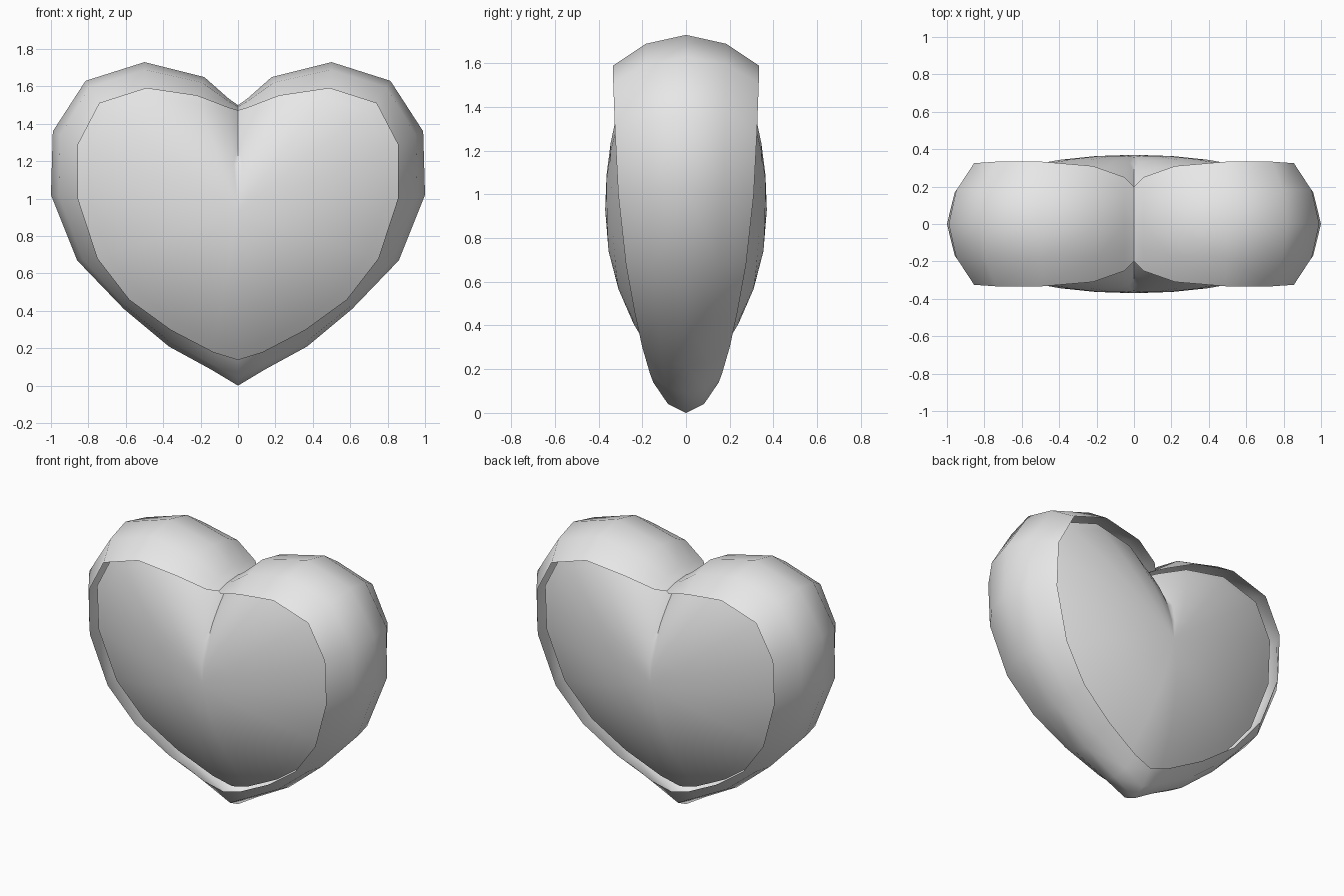
import bpy
import bmesh

cube = bpy.data.objects.get("Cube")
if cube:
    bpy.data.objects.remove(cube, do_unlink=True)

# One grey for the whole heart
grey = bpy.data.materials.new("plain_grey")
grey.use_nodes = True
colour = (0.8, 0.8, 0.8, 1)
grey.diffuse_color = colour
grey.node_tree.nodes["Principled BSDF"].inputs["Base Color"].default_value = colour

# Half heart from cleft to tip: outer x, z / rim edge x, z / rim edge depth
PROFILE = [
    (0, 1.50, 0, 1.47, 0.20),
    (0.05, 1.535, 0.05, 1.485, 0.25),
    (0.18, 1.65, 0.22, 1.55, 0.31),
    (0.50, 1.73, 0.49, 1.59, 0.333),
    (0.815, 1.63, 0.74, 1.51, 0.333),
    (0.99, 1.36, 0.855, 1.29, 0.325),
    (1.00, 1.02, 0.855, 1.00, 0.31),
    (0.86, 0.67, 0.75, 0.68, 0.275),
    (0.61, 0.41, 0.58, 0.46, 0.235),
    (0.37, 0.21, 0.36, 0.30, 0.20),
    (0.15, 0.09, 0.13, 0.18, 0.165),
    (0, 0, 0, 0.14, 0.15),
]
CENTRE_Z = 0.93
DOME_DEPTH = 0.37
RECESS = 0.09


def build_quarter(name, rows):
    """Skin rows of points, then mirror left-right and front-back."""
    bm = bmesh.new()
    grid = [[bm.verts.new(p) for p in row] for row in rows]
    for a, b in zip(grid, grid[1:]):
        for i in range(len(a) - 1):
            bm.faces.new((a[i], a[i + 1], b[i + 1], b[i]))
    bmesh.ops.remove_doubles(bm, verts=bm.verts, dist=0.0005)
    bmesh.ops.recalc_face_normals(bm, faces=bm.faces)
    # Face the front, away from the middle of the heart
    if sum(f.normal.y * f.calc_area() for f in bm.faces) > 0:
        bmesh.ops.reverse_faces(bm, faces=bm.faces)
    mesh = bpy.data.meshes.new(name)
    bm.to_mesh(mesh)
    bm.free()
    mesh.materials.append(grey)
    obj = bpy.data.objects.new(name, mesh)
    bpy.context.collection.objects.link(obj)
    bpy.ops.object.select_all(action="DESELECT")
    obj.select_set(True)
    bpy.context.view_layer.objects.active = obj
    mirror = obj.modifiers.new("Mirror", "MIRROR")
    mirror.use_axis = (True, True, False)
    bpy.ops.object.modifier_apply(modifier=mirror.name)
    bpy.ops.object.shade_smooth_by_angle(angle=1.0)
    return obj


# Rounded rim band around the heart
def rim_row(inward, depth):
    return [(ox + (ix - ox) * inward, -y * depth, oz + (iz - oz) * inward)
            for ox, oz, ix, iz, y in PROFILE]


build_quarter("rim_band", [rim_row(0, 0), rim_row(0.29, 0.55), rim_row(1, 1)])


# Domed front and back panels, set slightly behind the rim edge
def dome_row(f):
    row = []
    for _, _, x, z, y in PROFILE:
        edge = y - RECESS
        depth = edge + (DOME_DEPTH - edge) * (1 - f ** 2.1)
        row.append((x * f, -depth, CENTRE_Z + (z - CENTRE_Z) * f))
    return row


build_quarter("domed_panels",
              [dome_row(f) for f in (1, 0.93, 0.82, 0.66, 0.46, 0.24, 0)])
